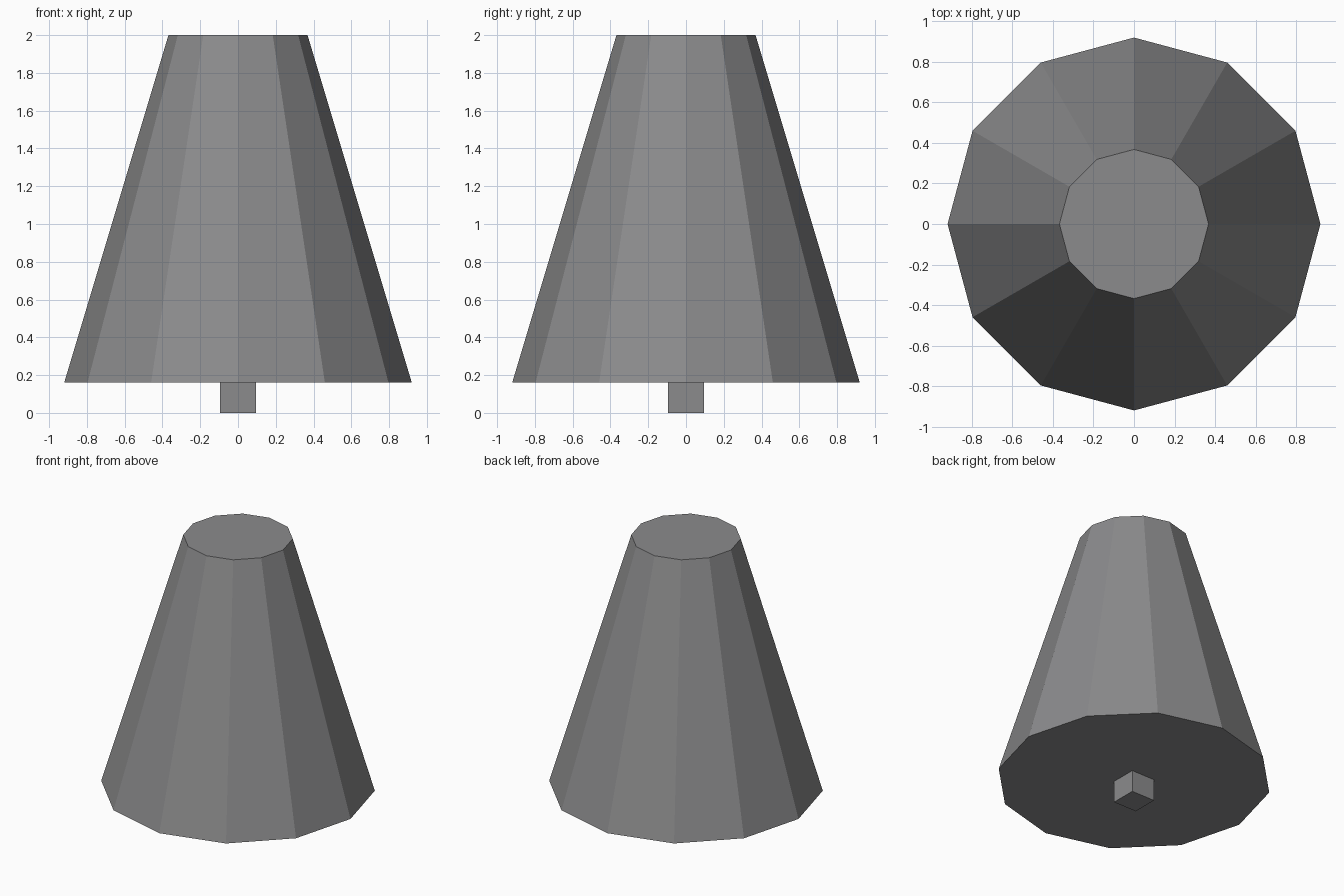
import bpy
import math

if "Cube" in bpy.data.objects:
    bpy.data.objects.remove(bpy.data.objects["Cube"])

# One plain grey for the whole model
grey = bpy.data.materials.new("grey")
grey.diffuse_color = (0.26, 0.26, 0.265, 1)
grey.use_nodes = True
grey.node_tree.nodes["Principled BSDF"].inputs["Base Color"].default_value = grey.diffuse_color


def finish(name):
    obj = bpy.context.object
    obj.name = name
    obj.data.materials.append(grey)
    return obj


# Tapered twelve-sided body, corners on the x and y axes
BASE, TOP = 0.16, 2.0
bpy.ops.mesh.primitive_cone_add(vertices=12, radius1=0.92, radius2=0.368,
                                depth=TOP - BASE,
                                location=(0, 0, (BASE + TOP) / 2))
finish("tapered_body")

# Small square peg under the body, slightly sunk into it
PEG_TOP = 0.18
bpy.ops.mesh.primitive_cube_add(size=1, location=(0, 0, PEG_TOP / 2))
peg = finish("square_peg")
peg.scale = (0.19, 0.19, PEG_TOP)
